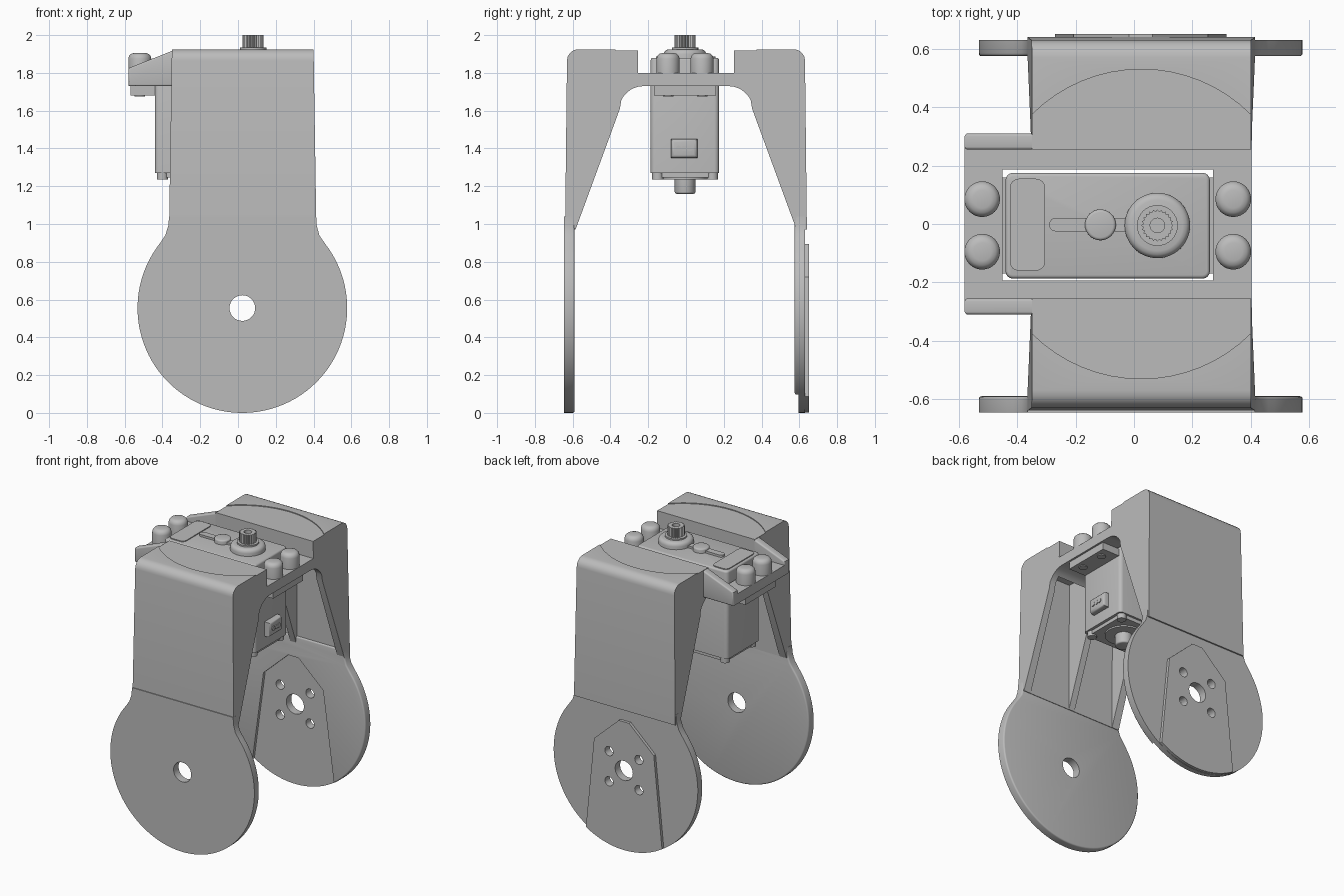
import bpy, bmesh, math
from math import sin, cos, pi, radians

cube = bpy.data.objects.get("Cube")
if cube:
    bpy.data.objects.remove(cube)

grey = bpy.data.materials.new("plain grey")
grey.use_nodes = True
grey.diffuse_color = (0.5, 0.5, 0.5, 1)
grey.node_tree.nodes["Principled BSDF"].inputs["Base Color"].default_value = (0.5, 0.5, 0.5, 1)


def prism(name, pts, axis, a, b, bevel=0.0, caps="ab"):
    """Extrude a 2D outline along an axis, optionally rounding the rims of its caps."""
    place = {"x": lambda p, t: (t, p[0], p[1]),
             "y": lambda p, t: (p[0], t, p[1]),
             "z": lambda p, t: (p[0], p[1], t)}[axis]
    bm = bmesh.new()
    low = [bm.verts.new(place(p, a)) for p in pts]
    high = [bm.verts.new(place(p, b)) for p in pts]
    ends = {"a": bm.faces.new(low), "b": bm.faces.new(high)}
    for i in range(len(pts)):
        j = (i + 1) % len(pts)
        bm.faces.new((low[i], low[j], high[j], high[i]))
    bmesh.ops.recalc_face_normals(bm, faces=bm.faces)
    if bevel:
        rim = [e for c in caps for e in ends[c].edges]
        bmesh.ops.bevel(bm, geom=rim, offset=bevel, segments=3, profile=0.5, affect="EDGES")
    me = bpy.data.meshes.new(name)
    bm.to_mesh(me)
    bm.free()
    me.materials.append(grey)
    ob = bpy.data.objects.new(name, me)
    bpy.context.collection.objects.link(ob)
    return ob


def arc(cx, cy, r, start=0, end=360, n=32):
    full = end - start == 360
    steps = n if full else n - 1
    return [(cx + r * cos(radians(start + (end - start) * i / steps)),
             cy + r * sin(radians(start + (end - start) * i / steps))) for i in range(n)]


def rect(x0, x1, y0, y1, r=0.0):
    if not r:
        return [(x0, y0), (x1, y0), (x1, y1), (x0, y1)]
    return (arc(x0 + r, y0 + r, r, 180, 270, 5) + arc(x1 - r, y0 + r, r, 270, 360.01, 5)
            + arc(x1 - r, y1 - r, r, 0, 90, 5) + arc(x0 + r, y1 - r, r, 90, 180, 5))


def combine(ob, others, op="DIFFERENCE"):
    """Boolean the other objects into ob, then remove them."""
    for o in others:
        o.hide_render = True
        m = ob.modifiers.new("cut", "BOOLEAN")
        m.operation, m.solver, m.object = op, "EXACT", o
    bpy.context.view_layer.update()
    dg = bpy.context.evaluated_depsgraph_get()
    me = bpy.data.meshes.new_from_object(ob.evaluated_get(dg))
    ob.modifiers.clear()
    ob.data = me
    for o in others:
        bpy.data.objects.remove(o)
    return ob


# Bracket arch: half outline mirrored across the centre
half = ([(0.255, 1.8), (0.255, 1.925)] + arc(0.57, 1.865, 0.06, 90, 0, 6)
        + [(0.64, 0.97), (0.585, 0.97), (0.35, 1.61)] + arc(0.225, 1.6, 0.13, 25, 90, 7))
arch = prism("bracket_arch", half + [(-y, z) for y, z in reversed(half)], "x", -0.35, 0.4)
for v in arch.data.vertices:
    v.co.x += math.copysign(0.015, v.co.x) * (1.925 - v.co.z) / 0.95

# Hollow arms with a centre rib, servo opening, shallow round recess on top
cutters = [prism("opening", rect(-0.45, 0.27, -0.193, 0.187), "z", 1.5, 2)]
for s in (-1, 1):
    for x0, x1 in ((-0.31, 0.0), (0.045, 0.36)):
        pocket = [(s * 0.31, 1.87), (s * 0.58, 1.87), (s * 0.587, 0.9), (s * 0.31, 0.9)]
        cutters.append(prism("pocket", pocket, "x", x0, x1))
cutters.append(prism("recess", arc(0.025, 0, 0.53, n=64), "z", 1.919, 2))

# Servo shelf at the side, with sloped cheeks
shelf = prism("shelf", rect(-0.58, -0.34, -0.3, 0.3), "z", 1.73, 1.8)
cheek = [(-0.58, 1.73), (-0.34, 1.73), (-0.34, 1.92), (-0.58, 1.825)]
cheeks = [prism("cheek", cheek, "y", *sorted((s * 0.255, s * 0.31)), 0.01) for s in (-1, 1)]
combine(arch, [shelf] + cheeks, "UNION")
combine(arch, cutters)

# Round leg plates
CX, CZ, R = 0.023, 0.555, 0.555
outline = ([(-0.365, 1.04), (-0.369, 0.99), (-0.385, 0.94)] + arc(CX, CZ, R, 142, 398, 72)
           + [(0.431, 0.94), (0.417, 0.99), (0.414, 1.04)])


def pad(r, y0, y1):
    """Five-sided bearing pad that follows the lower rim of the leg plate."""
    top = [(CX + 0.23, 0.72), (CX + 0.04, 0.895), (CX - 0.04, 0.895), (CX - 0.23, 0.72)]
    return prism("bearing_pad", top + arc(CX, CZ, r, 238, 302, 20), "y", y0, y1)


front = prism("front_leg_plate", outline, "y", -0.645, -0.59, 0.01, "b")
combine(front, [prism("axle_hole", arc(CX, CZ, 0.068), "y", -0.8, -0.4)])

back = prism("back_leg_plate", outline, "y", 0.575, 0.63, 0.01, "a")
combine(back, [pad(R - 0.002, 0.6, 0.65)], "UNION")
holes = [prism("axle_hole", arc(CX, CZ, 0.068), "y", 0.4, 0.8)]
holes += [prism("screw_hole", arc(CX + dx, CZ + dz, 0.032, n=20), "y", 0.4, 0.8)
          for dx in (-0.115, 0.115) for dz in (-0.105, 0.105)]
combine(back, [pad(R + 0.05, 0.5, 0.595)] + holes)

# Servo case, flange and lids
prism("servo_case", rect(-0.44, 0.26, -0.187, 0.175, 0.025), "z", 1.27, 1.88, 0.012, "b")
prism("servo_bottom", rect(-0.42, 0.24, -0.17, 0.16, 0.02), "z", 1.245, 1.28)
prism("servo_flange", rect(-0.57, 0.39, -0.17, 0.16), "z", 1.68, 1.73)
prism("lid_panel", rect(-0.425, -0.305, -0.16, 0.155, 0.03), "z", 1.86, 1.886)
prism("gear_slot", rect(-0.29, 0.0, -0.025, 0.02, 0.02), "z", 1.86, 1.895)
prism("gear_cap", arc(-0.115, -0.003, 0.053), "z", 1.86, 1.91, 0.01, "b")
for x in (-0.4, 0.22):
    for y in (-0.15, 0.14):
        prism("case_screw", arc(x, y, 0.03, n=16), "z", 1.235, 1.275)

# Output shaft with teeth, and the pivot below it
SX, SY = 0.08, -0.005
prism("shaft_boss", arc(SX, SY, 0.112, n=48), "z", 1.86, 1.925, 0.025, "b")
prism("shaft_collar", arc(SX, SY, 0.07), "z", 1.9, 1.935)
teeth = [(SX + r * cos(a), SY + r * sin(a)) for i in range(24)
         for r, a in ((0.055, 2 * pi * i / 24), (0.048, 2 * pi * (i + 0.5) / 24))]
shaft = prism("splined_shaft", teeth, "z", 1.92, 2.0)
combine(shaft, [prism("shaft_bore", arc(SX, SY, 0.025, n=20), "z", 1.96, 2.1)])
prism("pivot_base", arc(SX, SY, 0.12), "z", 1.235, 1.26)
prism("pivot", arc(SX, SY, 0.055), "z", 1.16, 1.25, 0.01, "a")

# Cable plug with three wire ends
prism("cable_plug", rect(-0.08, 0.06, 1.35, 1.45), "x", 0.25, 0.3, 0.018, "b")
for y in (-0.04, -0.01, 0.02):
    prism("wire_end", arc(y, 1.4, 0.015, n=12), "x", 0.28, 0.305)

# Mounting screws
for x in (-0.52, 0.34):
    for y in (-0.095, 0.085):
        prism("screw_head", arc(x, y, 0.061), "z", 1.79, 1.905, 0.03, "b")
        prism("screw_tip", arc(x, y, 0.028, n=16), "z", 1.675, 1.75)

# Smooth rounded parts, keep edges sharp
bpy.ops.object.select_all(action="DESELECT")
for ob in bpy.context.scene.objects:
    if ob.type == "MESH":
        ob.select_set(True)
        bpy.context.view_layer.objects.active = ob
bpy.ops.object.shade_smooth_by_angle(angle=radians(32))
